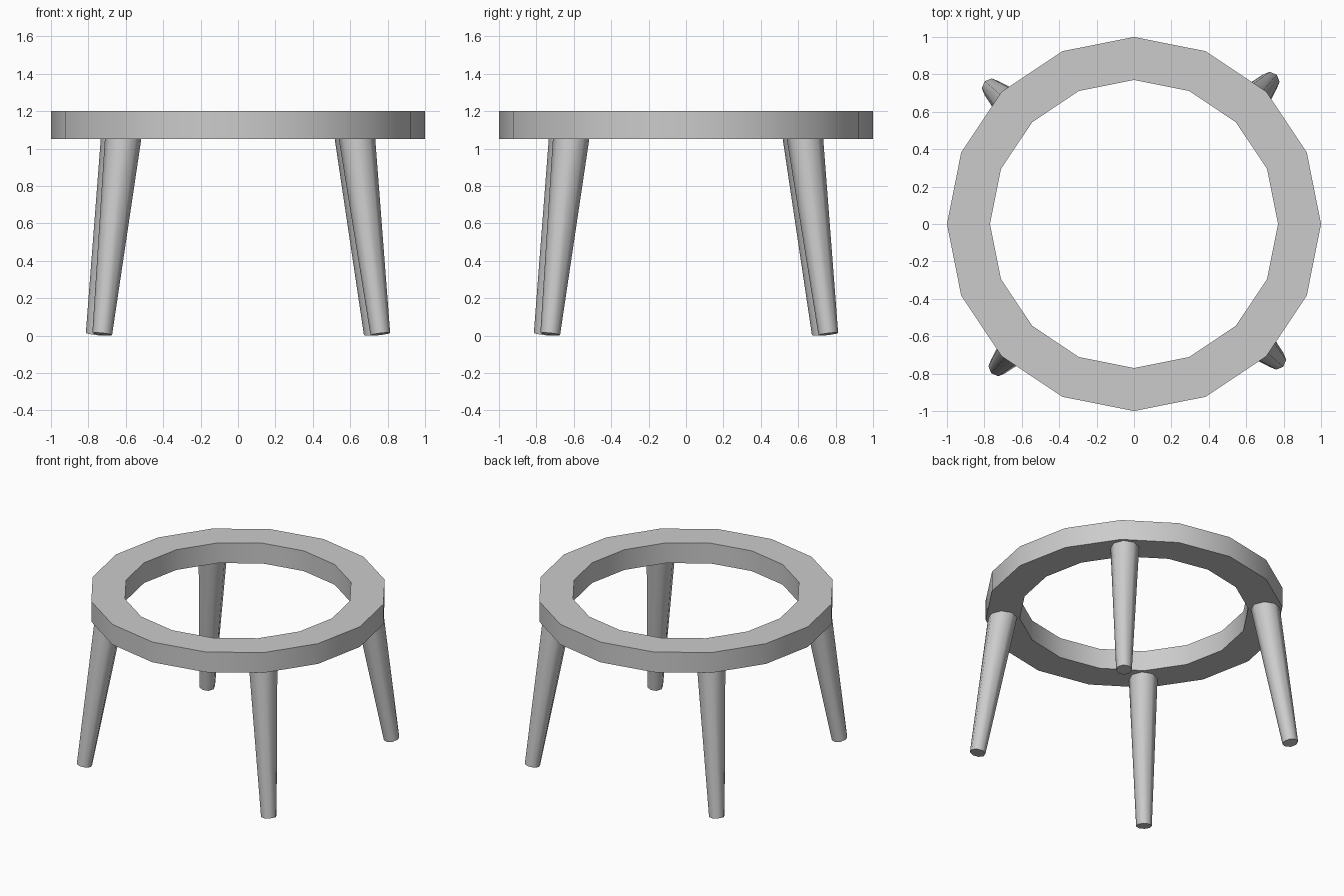
import bpy, bmesh
from math import sin, cos, pi, radians
from mathutils import Vector, Matrix

if "Cube" in bpy.data.objects:
    bpy.data.objects.remove(bpy.data.objects["Cube"])


def add_object(name, bm, angle):
    bmesh.ops.recalc_face_normals(bm, faces=bm.faces[:])
    mesh = bpy.data.meshes.new(name)
    bm.to_mesh(mesh)
    bm.free()
    obj = bpy.data.objects.new(name, mesh)
    bpy.context.collection.objects.link(obj)
    bpy.ops.object.select_all(action='DESELECT')
    obj.select_set(True)
    bpy.context.view_layer.objects.active = obj
    bpy.ops.object.shade_smooth_by_angle(angle=radians(angle))
    return obj


# Seat ring: rectangular section swept round 16 sides
SIDES = 16
section = [(1.0, 1.05), (1.0, 1.2), (0.77, 1.2), (0.77, 1.05)]
bm = bmesh.new()
rings = []
for i in range(SIDES):
    a = 2 * pi * i / SIDES
    rings.append([bm.verts.new((r * cos(a), r * sin(a), z)) for r, z in section])
for i in range(SIDES):
    p, q = rings[i], rings[(i + 1) % SIDES]
    for k in range(4):
        n = (k + 1) % 4
        bm.faces.new((p[k], q[k], q[n], p[n]))
add_object("seat_ring", bm, 30)

# Splayed tapered legs, octagonal, turned in quarter steps
foot = Vector((0.726, 0.761, 0.008))
hip = Vector((0.615, 0.637, 1.05))
top = foot.lerp(hip, 1.03)
axis = top - foot
tilt = Vector((0, 0, 1)).rotation_difference(axis).to_matrix().to_4x4()
names = ["back_right_leg", "back_left_leg", "front_left_leg", "front_right_leg"]
for i, name in enumerate(names):
    bm = bmesh.new()
    place = Matrix.Rotation(i * pi / 2, 4, 'Z') @ Matrix.Translation((foot + top) / 2) @ tilt
    bmesh.ops.create_cone(bm, cap_ends=True, segments=8, radius1=0.053,
                          radius2=0.098, depth=axis.length, matrix=place)
    add_object(name, bm, 60)
